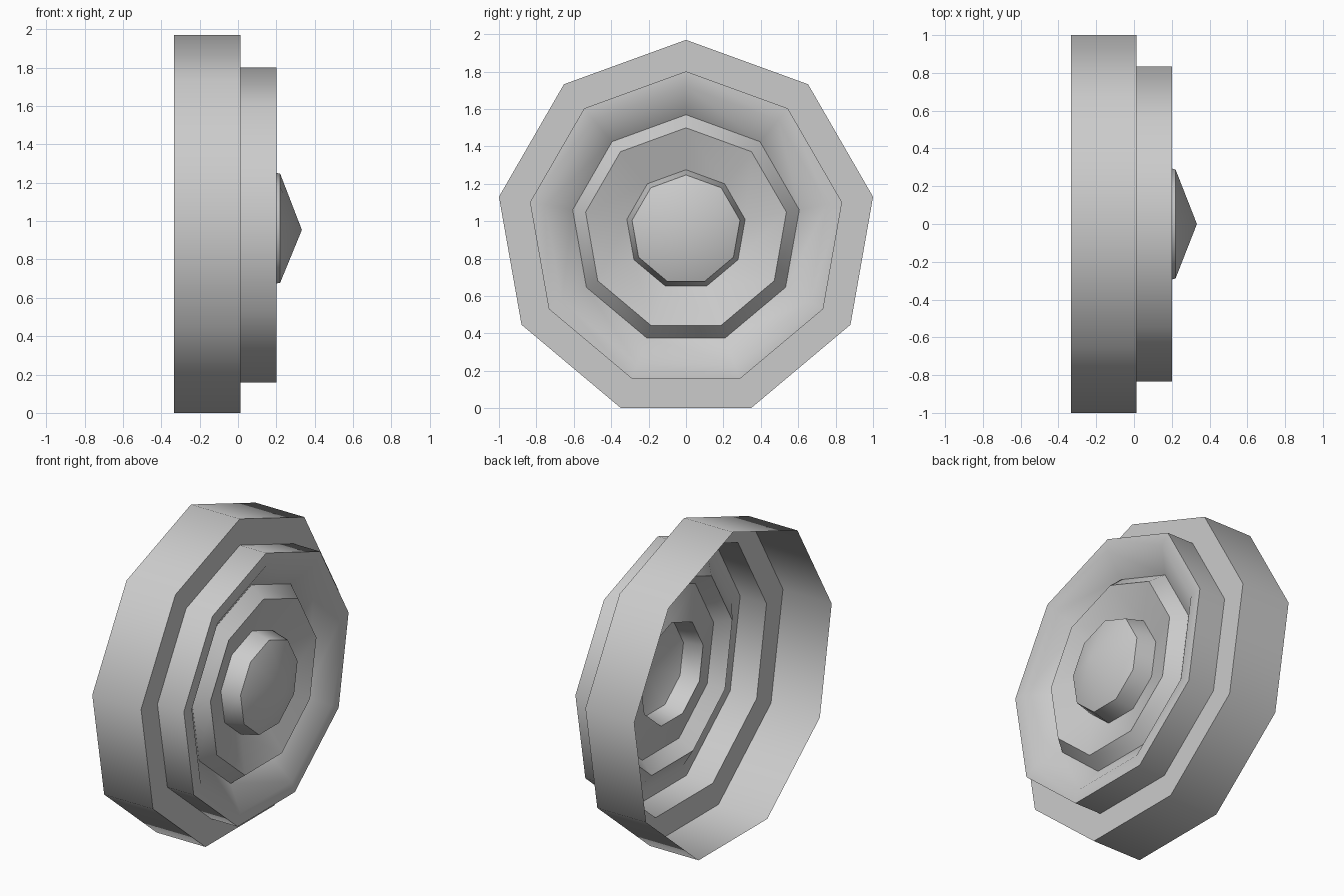
import bpy, bmesh
from math import cos, sin, radians, pi

if "Cube" in bpy.data.objects:
    bpy.data.objects.remove(bpy.data.objects["Cube"])

SIDES = 9
RADIUS = 1 / cos(radians(10))        # widest corners land on y = +-1
AXIS_Z = RADIUS * cos(pi / SIDES)    # lowest flat rests on z = 0

# Profile (x, radius) from the open back rim to the hub tip
PROFILE = [
    (-0.333, RADIUS), (0.013, RADIUS),   # outer wall
    (0.013, 0.847), (0.20, 0.847),       # second tier
    (0.20, 0.765), (0.096, 0.615),       # front rim and outer dish
    (0.18, 0.545), (0.10, 0.321),        # middle step and inner dish
    (0.22, 0.293),                       # hub wall
]
TIP_X = 0.333


def lathe(name, profile, tip_x):
    """Revolve a profile about the x axis with a corner at the top."""
    bm = bmesh.new()
    rings = []
    for x, r in profile:
        ring = []
        for i in range(SIDES):
            a = 2 * pi * i / SIDES
            ring.append(bm.verts.new((x, r * sin(a), AXIS_Z + r * cos(a))))
        rings.append(ring)
    tip = bm.verts.new((tip_x, 0, AXIS_Z))
    for i in range(SIDES):
        j = (i + 1) % SIDES
        for a, b in zip(rings, rings[1:]):
            bm.faces.new((a[i], a[j], b[j], b[i]))
        bm.faces.new((rings[-1][i], rings[-1][j], tip))
    # Outer wall must face away from the axis
    bm.normal_update()
    bm.faces.ensure_lookup_table()
    f = bm.faces[0]
    c = f.calc_center_median()
    if f.normal.y * c.y + f.normal.z * (c.z - AXIS_Z) < 0:
        bmesh.ops.reverse_faces(bm, faces=bm.faces)
    mesh = bpy.data.meshes.new(name)
    bm.to_mesh(mesh)
    bm.free()
    obj = bpy.data.objects.new(name, mesh)
    bpy.context.collection.objects.link(obj)
    return obj


# Stepped round housing, open at the back
housing = lathe("stepped_lamp_housing", PROFILE, TIP_X)
bpy.context.view_layer.objects.active = housing
housing.select_set(True)
bpy.ops.object.shade_smooth_by_angle(angle=radians(41))
